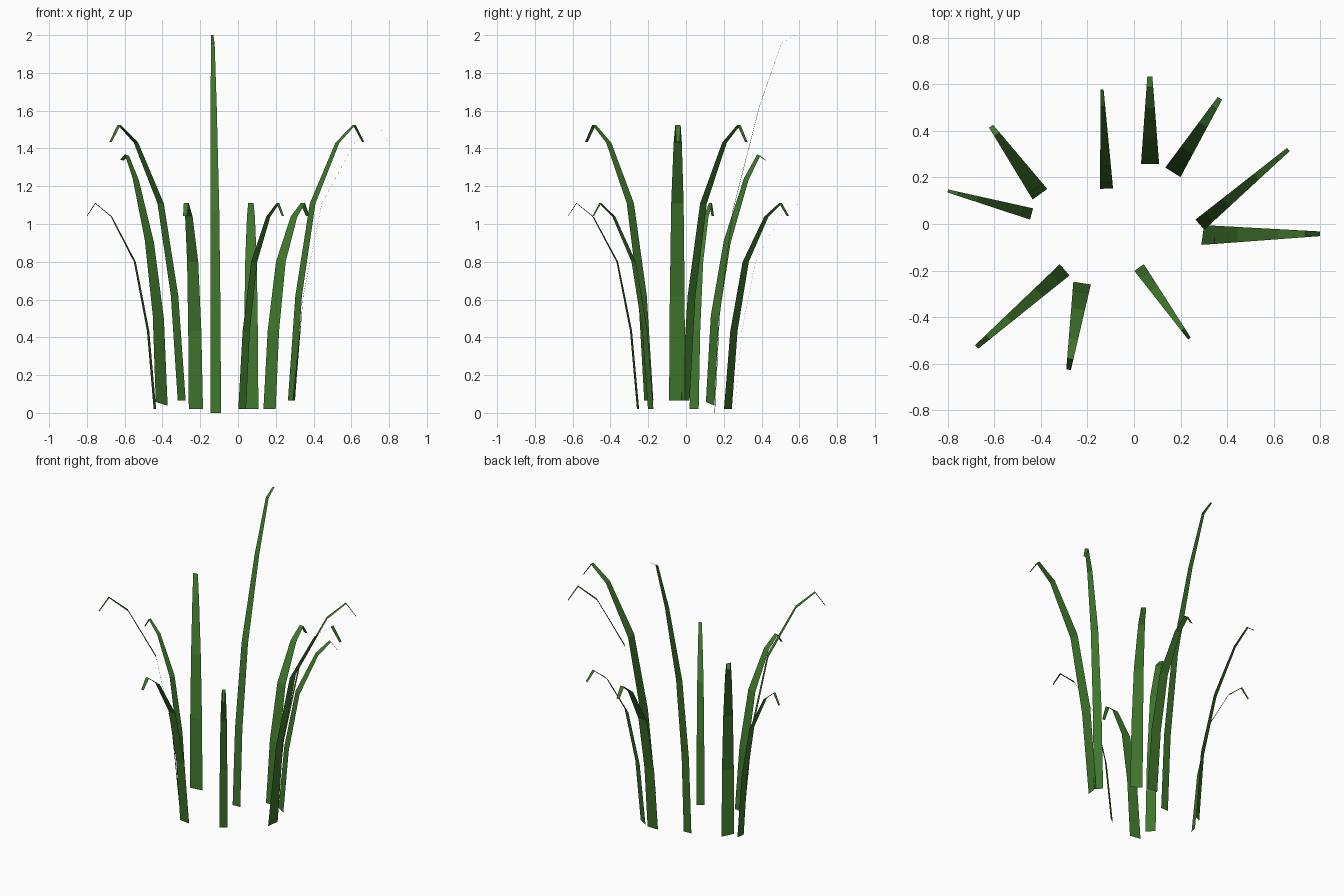
import bpy
from mathutils import Vector

mat = bpy.data.materials.new("grass_green")
mat.diffuse_color = (0.05, 0.18, 0.025, 1)

# Bend profiles: (fraction of the outward reach, height above the base)
ARCH = [(0, 0), (0.10, 0.38), (0.295, 0.715), (0.64, 0.935), (0.875, 1.0), (1, 0.937)]
SHORT = [(r, z * 1.09) for r, z in ARCH]
BIG = [(r, z * 1.46) for r, z in ARCH]
LEANING = [(0, 0), (0.085, 0.46), (0.31, 0.86), (0.655, 1.19), (0.88, 1.317), (1, 1.29)]
TALL = [(0, 0), (0.06, 0.515), (0.225, 1.07), (0.555, 1.62), (0.83, 1.955), (1, 2.0)]


def blade(name, base, tip, z0, profile, w0, w1, roll=0.0, twist=0.0):
    """Flat tapering strip bent outwards from base to tip."""
    b, t = Vector((*base, 0)), Vector((*tip, 0))
    d = (t - b).normalized()
    side = Vector((-d.y, d.x, roll)).normalized()
    verts = []
    for i, (r, z) in enumerate(profile):
        c = b.lerp(t, r) + Vector((0, 0, z0 + z))
        s = (side + d * (twist if i == 0 else 0)) * (w0 + (w1 - w0) * r) / 2
        verts += [c - s, c + s]
    faces = [(2 * i, 2 * i + 2, 2 * i + 3, 2 * i + 1) for i in range(len(profile) - 1)]
    faces = [f[::-1] for f in faces]
    me = bpy.data.meshes.new(name)
    me.from_pydata(verts, [], faces)
    me.materials.append(mat)
    ob = bpy.data.objects.new(name, me)
    bpy.context.collection.objects.link(ob)


# Tall blade at the back
blade("tall_blade", (-0.118, 0.152), (-0.137, 0.577), 0.0, TALL, 0.056, 0.013)

# Short drooping blades
for i, (b, t, w0, w1) in enumerate([
    ((0.069, 0.258), (0.068, 0.633), 0.078, 0.022),
    ((0.167, 0.222), (0.369, 0.54), 0.077, 0.022),
    ((0.022, -0.187), (0.238, -0.492), 0.050, 0.014),
    ((-0.223, -0.254), (-0.281, -0.626), 0.076, 0.02),
    ((-0.44, 0.043), (-0.80, 0.142), 0.050, 0.013),
]):
    blade(f"short_blade_{i + 1}", b, t, 0.02, SHORT, w0, w1)

# Large drooping blades
blade("large_blade_1", (0.283, -0.003), (0.663, 0.32), 0.065, BIG, 0.058, 0.018)
blade("large_blade_2", (0.295, -0.047), (0.80, -0.042), 0.065, BIG, 0.085, 0.02, twist=0.15)
blade("large_blade_3", (-0.298, -0.197), (-0.676, -0.528), 0.065, BIG, 0.064, 0.02)

# Slightly rolled blade on the left
blade("leaning_blade", (-0.404, 0.128), (-0.614, 0.42), 0.048, LEANING, 0.08, 0.022, roll=0.25)
